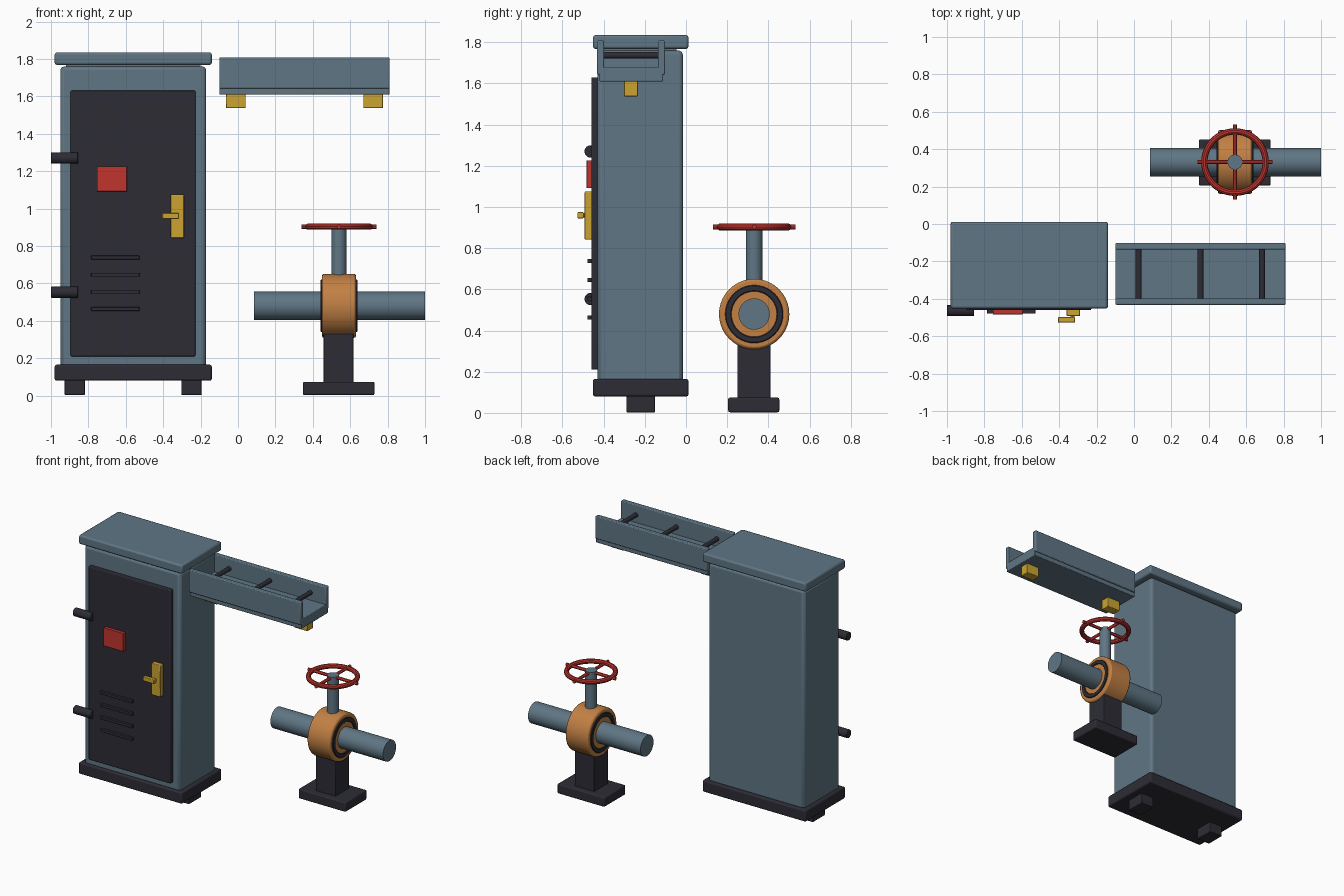
import bpy, bmesh, math
from mathutils import Matrix, Vector

if "Cube" in bpy.data.objects:
    bpy.data.objects.remove(bpy.data.objects["Cube"])


def paint(name, r, g, b):
    m = bpy.data.materials.new(name)
    lin = [((c / 255 + 0.055) / 1.055) ** 2.4 for c in (r, g, b)]
    m.diffuse_color = (*lin, 1)
    m.use_nodes = True
    m.node_tree.nodes["Principled BSDF"].inputs["Base Color"].default_value = m.diffuse_color
    return m


STEEL = paint("blue_grey_steel", 95, 118, 132)
DARK = paint("charcoal", 45, 44, 53)
RED = paint("signal_red", 192, 53, 47)
YELLOW = paint("brass_yellow", 204, 164, 50)
COPPER = paint("copper_orange", 194, 128, 68)


def finish(name, bm, mat, bevel=0, segments=2):
    bmesh.ops.recalc_face_normals(bm, faces=bm.faces)
    me = bpy.data.meshes.new(name)
    bm.to_mesh(me)
    bm.free()
    me.materials.append(mat)
    ob = bpy.data.objects.new(name, me)
    bpy.context.collection.objects.link(ob)
    if bevel:
        mod = ob.modifiers.new("bevel", 'BEVEL')
        mod.width, mod.segments = bevel, segments
        mod.limit_method = 'ANGLE'
        mod.angle_limit = math.radians(40)
    bpy.ops.object.select_all(action='DESELECT')
    ob.select_set(True)
    bpy.context.view_layer.objects.active = ob
    bpy.ops.object.shade_smooth_by_angle(angle=math.radians(30))
    return ob


def box(name, x, y, z, mat, bevel=0.004):
    """Box from (min, max) pairs along each axis."""
    lo, hi = (Vector(v) for v in zip(x, y, z))
    bm = bmesh.new()
    bmesh.ops.create_cube(bm, size=1, matrix=Matrix.Translation((lo + hi) / 2)
                          @ Matrix.Diagonal((*(hi - lo), 1)))
    return finish(name, bm, mat, bevel)


def rod(name, a, b, r, mat, bevel=0, sides=32):
    """Cylinder between two points."""
    a, b = Vector(a), Vector(b)
    turn = (b - a).to_track_quat('Z', 'Y').to_matrix().to_4x4()
    bm = bmesh.new()
    bmesh.ops.create_cone(bm, cap_ends=True, segments=sides, radius1=r, radius2=r,
                          depth=(b - a).length, matrix=Matrix.Translation((a + b) / 2) @ turn)
    return finish(name, bm, mat, bevel)


def lathe(name, profile, centre, axis, mat, sides=40):
    """Closed (radius, height) profile swept round an axis."""
    turn = Vector(axis).to_track_quat('Z', 'Y').to_matrix().to_4x4()
    place = Matrix.Translation(centre) @ turn
    bm = bmesh.new()
    rings = []
    for i in range(sides):
        t = 2 * math.pi * i / sides
        rings.append([bm.verts.new(place @ Vector((r * math.cos(t), r * math.sin(t), h)))
                      for r, h in profile])
    n = len(profile)
    for i in range(sides):
        p, q = rings[i], rings[(i + 1) % sides]
        for j in range(n):
            k = (j + 1) % n
            bm.faces.new((p[j], q[j], q[k], p[k]))
    return finish(name, bm, mat)


# Cabinet shell
box("cabinet_body", (-0.95, -0.17), (-0.43, -0.015), (0.085, 1.76), STEEL, 0.02)
box("cabinet_cap", (-0.98, -0.14), (-0.452, 0.012), (1.768, 1.835), STEEL, 0.012)
box("cap_neck", (-0.92, -0.20), (-0.40, -0.045), (1.75, 1.78), STEEL, 0)
box("cabinet_plinth", (-0.98, -0.14), (-0.452, 0.012), (0.08, 0.165), DARK, 0.01)
for side, x in (("left", -0.927), ("right", -0.303)):
    box(f"cabinet_foot_{side}", (x, x + 0.108), (-0.29, -0.15), (0.003, 0.085), DARK)

# Door and its fittings
box("cabinet_door", (-0.895, -0.228), (-0.46, -0.425), (0.21, 1.63), DARK, 0.006)
for side, z in (("lower", 0.553), ("upper", 1.27)):
    rod(f"hinge_{side}", (-1.0, -0.463, z), (-0.855, -0.463, z), 0.03, DARK, 0.004, 24)
box("warning_label", (-0.755, -0.594), (-0.483, -0.455), (1.092, 1.226), RED, 0.002)
box("lock_plate", (-0.36, -0.288), (-0.492, -0.455), (0.842, 1.075), YELLOW)
box("lock_lever", (-0.407, -0.315), (-0.527, -0.498), (0.945, 0.975), YELLOW)
rod("lock_spindle", (-0.328, -0.50, 0.96), (-0.328, -0.48, 0.96), 0.011, YELLOW, 0, 12)
for i in range(4):
    z = 0.463 + i * 0.0917
    box(f"vent_slat_{i + 1}", (-0.785, -0.527), (-0.479, -0.455), (z - 0.01, z + 0.01), DARK, 0.002)

# Cable tray
box("tray_floor", (-0.10, 0.81), (-0.42, -0.112), (1.61, 1.68), STEEL)
for side, y in (("front", -0.432), ("back", -0.136)):
    box(f"tray_wall_{side}", (-0.10, 0.81), (y, y + 0.034), (1.642, 1.808), STEEL, 0.006)
for i, x in enumerate((0.025, 0.355, 0.685)):
    rod(f"tray_rung_{i + 1}", (x, -0.405, 1.737), (x, -0.13, 1.737), 0.016, DARK, 0, 16)
for side, x in (("left", -0.065), ("right", 0.67)):
    box(f"tray_bracket_{side}", (x, x + 0.106), (-0.302, -0.234), (1.538, 1.615), YELLOW)

# Pipe and valve
X, Y, Z = 0.54, 0.331, 0.48
rod("pipe", (0.085, Y, Z), (1.0, Y, Z), 0.076, STEEL)
rod("valve_body", (X - 0.092, Y, Z), (X + 0.092, Y, Z), 0.171, COPPER, 0.012, 40)
for side, d in (("left", -1), ("right", 1)):
    ring = [(0.11, -0.015), (0.11, 0.009), (0.114, 0.013),
            (0.137, 0.013), (0.141, 0.009), (0.141, -0.015)]
    lathe(f"flange_ring_{side}", ring, (X + d * 0.086, Y, Z), (d, 0, 0), DARK)

# Pedestal
box("pedestal_base", (0.347, 0.73), (0.205, 0.453), (0.003, 0.074), DARK, 0.008)
box("pedestal_post", (0.457, 0.618), (0.25, 0.411), (0.06, 0.345), DARK)

# Stem and handwheel
W = 0.903
rod("valve_stem", (X, Y, 0.62), (X, Y, 0.915), 0.04, STEEL, 0, 24)
rim = [(0.164 + 0.017 * math.cos(a * math.pi / 5), 0.017 * math.sin(a * math.pi / 5))
       for a in range(10)]
lathe("handwheel_rim", rim, (X, Y, W), (0, 0, 1), RED, 48)
for name, dx, dy in (("across", 0.2, 0), ("along", 0, 0.2)):
    rod(f"handwheel_spoke_{name}", (X - dx, Y - dy, W), (X + dx, Y + dy, W), 0.0115, RED, 0, 12)
